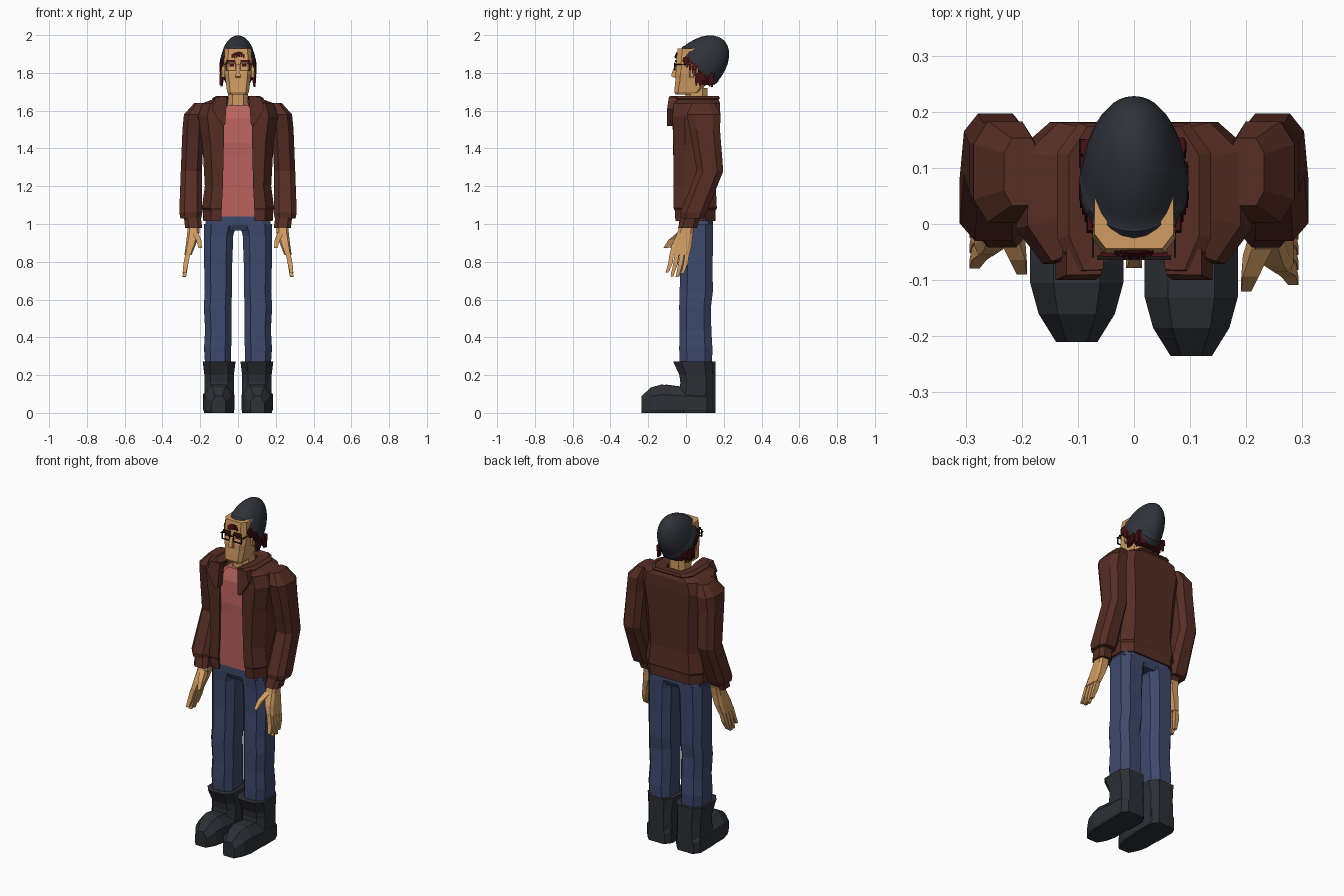
import bpy, bmesh, math, random
from mathutils import Vector, Matrix

if "Cube" in bpy.data.objects:
    bpy.data.objects.remove(bpy.data.objects["Cube"])
random.seed(4)


def material(name, *rgb):
    m = bpy.data.materials.new(name)
    m.use_nodes = True
    m.diffuse_color = (*rgb, 1)
    m.node_tree.nodes["Principled BSDF"].inputs["Base Color"].default_value = (*rgb, 1)
    return m


LEATHER = material("brown leather", .092, .026, .018)
DENIM = material("blue denim", .048, .066, .15)
SKIN = material("skin", .63, .33, .125)
SHIRT = material("pink shirt", .5, .125, .115)
WOOL = material("charcoal wool", .03, .032, .042)
BOOT = material("black boot", .027, .029, .036)
HAIR = material("dark red hair", .055, .005, .007)
BLACK = material("black frame", .012, .008, .008)


def finish(bm, name, mat, smooth=None, thick=0):
    bmesh.ops.recalc_face_normals(bm, faces=bm.faces)
    mesh = bpy.data.meshes.new(name)
    bm.to_mesh(mesh)
    bm.free()
    mesh.materials.append(mat)
    if smooth:
        mesh.shade_smooth()
        mesh.set_sharp_from_angle(angle=math.radians(smooth))
    ob = bpy.data.objects.new(name, mesh)
    bpy.context.collection.objects.link(ob)
    if thick:
        mod = ob.modifiers.new("thickness", "SOLIDIFY")
        mod.thickness = thick
        mod.offset = 0
    return ob


def add_loft(bm, rings, closed=True):
    """Skin a list of equal point rings; closed rings get end caps."""
    vs = [[bm.verts.new(p) for p in r] for r in rings]
    n = len(vs[0])
    for a, b in zip(vs, vs[1:]):
        for i in range(n if closed else n - 1):
            j = (i + 1) % n
            bm.faces.new((a[i], a[j], b[j], b[i]))
    if closed:
        bm.faces.new(vs[0])
        bm.faces.new(vs[-1])


def loft(name, rings, mat, closed=True, **kw):
    bm = bmesh.new()
    add_loft(bm, rings, closed)
    return finish(bm, name, mat, **kw)


def octagon(z, cx, rx, cy, ry, c=.55):
    pts = [(1, -c), (1, c), (c, 1), (-c, 1), (-1, c), (-1, -c), (-c, -1), (c, -1)]
    return [(cx + rx * u, cy + ry * v, z) for u, v in pts]


def square(x, y, z, rx, ry):
    return [(x + rx * u, y + ry * v, z) for u, v in ((1, -1), (1, 1), (-1, 1), (-1, -1))]


def box(name, lo, hi, mat):
    mid = [(a + b) / 2 for a, b in zip(lo, hi)]
    rx, ry = (hi[0] - lo[0]) / 2, (hi[1] - lo[1]) / 2
    return loft(name, [square(mid[0], mid[1], z, rx, ry) for z in (lo[2], hi[2])], mat)


def open_ring(z, gap, side, yf, yb):
    """Outline of a garment that is open at the front."""
    half = [(gap, yf), (side * .78, yf), (side, yf + .06), (side, yb - .05), (side * .72, yb)]
    return ([(x, y, z) for x, y in half] + [(-x, y, z) for x, y in reversed(half)])


# Torso: shirt, jacket and collar
loft("shirt", [octagon(*r, c=.75) for r in (
    (1.04, 0, .14, .05, .09), (1.2, 0, .14, .05, .095), (1.36, 0, .15, .05, .098),
    (1.43, 0, .15, .055, .108), (1.56, 0, .14, .055, .1), (1.63, 0, .07, .055, .075))], SHIRT)
loft("jacket", [open_ring(*r) for r in (
    (1.015, .088, .178, -.05, .15), (1.075, .088, .18, -.054, .152),
    (1.085, .086, .186, -.06, .158), (1.2, .08, .17, -.06, .152),
    (1.42, .075, .182, -.062, .166), (1.57, .075, .205, -.066, .176),
    (1.635, .068, .185, -.062, .176), (1.662, .06, .11, -.04, .165))],
    LEATHER, closed=False, thick=.012)
loft("collar", [open_ring(*r) for r in (
    (1.662, .062, .135, -.085, .177), (1.674, .055, .115, -.08, .172),
    (1.665, .05, .065, -.02, .12))], LEATHER, closed=False, thick=.008)

for s, side in ((1, "left"), (-1, "right")):
    # Lapel
    outline = [(.058, 1.675), (.12, 1.672), (.14, 1.61), (.082, 1.52), (.068, 1.525)]
    loft(side + "_lapel", [[(s * x, y + .15 * max(0, z - 1.61), z) for x, z in outline]
                           for y in (-.1, -.055)], LEATHER)

    # Sleeve and cuff
    loft(side + "_sleeve", [octagon(z, s * x, rx, y, ry) for z, x, rx, y, ry in (
        (1.03, .25, .055, .035, .062), (1.06, .25, .061, .04, .07),
        (1.28, .247, .056, .127, .07), (1.5, .237, .057, .1, .08),
        (1.58, .23, .056, .093, .09), (1.64, .2, .032, .093, .06))], LEATHER)
    loft(side + "_cuff", [octagon(z, s * x, .045, y, .05) for z, x, y in (
        (.98, .235, .008), (1.04, .242, .025))], LEATHER)

    # Hand: palm, fingers and thumb
    back = 0 if s > 0 else .03
    bm = bmesh.new()
    add_loft(bm, [octagon(z, s * x, rx, y + back, ry, c=.65) for z, x, rx, y, ry in (
        (1.0, .235, .03, .008, .038), (.95, .237, .032, -.005, .042),
        (.89, .25, .026, -.022, .053), (.835, .265, .019, -.035, .053))])
    for i, tip in enumerate((.742, .722, .72, .738)):
        y = -.075 + .027 * i + back
        add_loft(bm, [square(s * .265, y, .845, .013, .0115),
                      square(s * .276, y - .008, .79, .013, .0115),
                      square(s * .284, y - .026, tip, .009, .008)])
    add_loft(bm, [square(s * .228, -.025 + back, .955, .018, .02),
                  square(s * .208, -.075 + back, .915, .014, .019),
                  square(s * .2, -.108 + back, .872, .009, .012)])
    finish(bm, side + "_hand", SKIN)

    # Trouser leg
    loft(side + "_trouser_leg", [octagon(z, s * x, rx, y, ry) for z, x, rx, y, ry in (
        (.24, .105, .068, .052, .085), (.34, .108, .072, .052, .088), (.44, .104, .07, .05, .084),
        (.56, .108, .073, .048, .084), (.64, .104, .072, .054, .088), (.78, .105, .074, .056, .085),
        (.94, .102, .077, .056, .087), (1.0, .094, .086, .054, .09))], DENIM)

    # Boot shaft and foot
    heel = .14 if s > 0 else .155
    loft(side + "_boot_shaft", [octagon(z, s * .1, rx, (f + heel) / 2, (heel - f) / 2, c=.6)
         for z, rx, f in ((0, .08, -.05), (.16, .078, -.03), (.2, .078, -.035), (.272, .087, -.068))], BOOT)
    foot = []
    for y, w, h in ((heel, .055, .1), (heel - .03, .08, .13), (-.03, .083, .14),
                    (-.13, .083, .15), (-.185, .068, .135), (-.235, .037, .09)):
        y += .025 if s < 0 and y < -.05 else 0
        foot.append([(s * .102 + u * w, y, v * h) for u, v in (
            (-.9, 0), (.9, 0), (1, .12), (1, .65), (.5, 1), (-.5, 1), (-1, .65), (-1, .12))])
    loft(side + "_boot_foot", foot, BOOT)

    # Ear, eye, brow and spectacles
    loft(side + "_ear", [octagon(z, s * .078, .012, y, ry) for z, y, ry in (
        (1.775, .03, .01), (1.81, .035, .02), (1.845, .04, .022), (1.86, .042, .012))], SKIN)
    for part, x0, x1, z0, z1, y, mat in (
            ("eye", .022, .046, 1.834, 1.848, -.056, HAIR),
            ("brow", .012, .06, 1.858, 1.868, -.058, HAIR),
            ("lens_top", .01, .066, 1.851, 1.855, -.064, BLACK),
            ("lens_bottom", .01, .066, 1.812, 1.816, -.064, BLACK),
            ("lens_inner", .01, .014, 1.812, 1.855, -.064, BLACK),
            ("lens_outer", .062, .066, 1.812, 1.855, -.064, BLACK)):
        a, b = sorted((s * x0, s * x1))
        box(f"{side}_{part}", (a, y, z0), (b, y + .008, z1), mat)
    a, b = sorted((s * .071, s * .075))
    box(side + "_spectacle_arm", (a, -.06, 1.843), (b, .04, 1.848), BLACK)

box("spectacle_bridge", (-.01, -.064, 1.841), (.01, -.058, 1.845), BLACK)

# Trouser seat
loft("trouser_seat", [octagon(*r, c=.72) for r in (
    (.965, 0, .06, .054, .075), (.995, 0, .172, .054, .09), (1.09, 0, .165, .052, .09))], DENIM)

# Neck, head and nose
loft("neck", [octagon(z, 0, rx, .055, .058) for z, rx in ((1.56, .062), (1.64, .054), (1.72, .052))], SKIN)
loft("head", [octagon(z, 0, rx, (f + b) / 2, (b - f) / 2, c=.72) for z, rx, f, b in (
    (1.685, .05, -.055, .05), (1.7, .058, -.062, .08), (1.765, .066, -.056, .12),
    (1.795, .071, -.056, .13), (1.83, .073, -.05, .14), (1.855, .074, -.053, .14), (1.93, .07, -.044, .14))], SKIN)
loft("nose", [square(0, (f - .045) / 2, z, rx, (-.045 - f) / 2) for z, rx, f in (
    (1.775, .012, -.06), (1.782, .014, -.078), (1.8, .011, -.075), (1.85, .007, -.056))], SKIN)

# Beanie: folded band and dome, tilted back over the head
tilt = Matrix.Translation((0, .06, 1.83)) @ Matrix.Rotation(math.radians(-45), 4, "X")


def rim(t, scale, h):
    return tilt @ Vector((.096 * scale * math.cos(t), .13 * scale * math.sin(t), h))


levels = [(-.004, .94), (-.004, 1), (.028, 1.015), (.032, .985)]
levels += [(.2 * math.sin(a), math.cos(a)) for a in (.3, .5, .7, .9, 1.1, 1.3, 1.45, 1.54)]
loft("beanie", [[rim(math.tau * i / 28, k, h) for i in range(28)] for h, k in levels], WOOL, smooth=40)

# Hair: back cap and tapered locks along the rim
loft("back_hair", [octagon(z, 0, rx, y, ry, c=.6) for z, rx, y, ry in (
    (1.735, .06, .11, .035), (1.775, .078, .1, .055), (1.85, .082, .1, .05), (1.88, .08, .09, .04))], HAIR)
bm = bmesh.new()


def lock(root, tip, r):
    mid = root.lerp(tip, .5) + Vector((0, -.004, .006))
    add_loft(bm, [square(*root, r, r), square(*mid, r * .95, r * .95), square(*tip, r * .5, r * .5)])


for i in range(24):
    t = math.pi * (1.03 + .94 * i / 23)
    root = rim(t, .93, .004)
    front = -math.sin(t)
    drop = Vector((root.x * .04, -.036 * front, -.03 - .02 * random.random() - .012 * (1 - front)))
    lock(root, root + drop, .0075)
for s in (-1, 1):
    for i in range(14):
        root = Vector((s * (.079 + .008 * random.random()), .06 + .085 * random.random(), 1.8))
        tip = root + Vector((s * .006, random.uniform(-.012, .012), random.uniform(-.075, -.03)))
        lock(root, tip, .009)
    # Sideburns
    for i in range(4):
        root = Vector((s * .076, -.005 + .008 * i, 1.885))
        lock(root, root + Vector((s * .004, 0, -.05 + .006 * i)), .007)
finish(bm, "hair_locks", HAIR)
